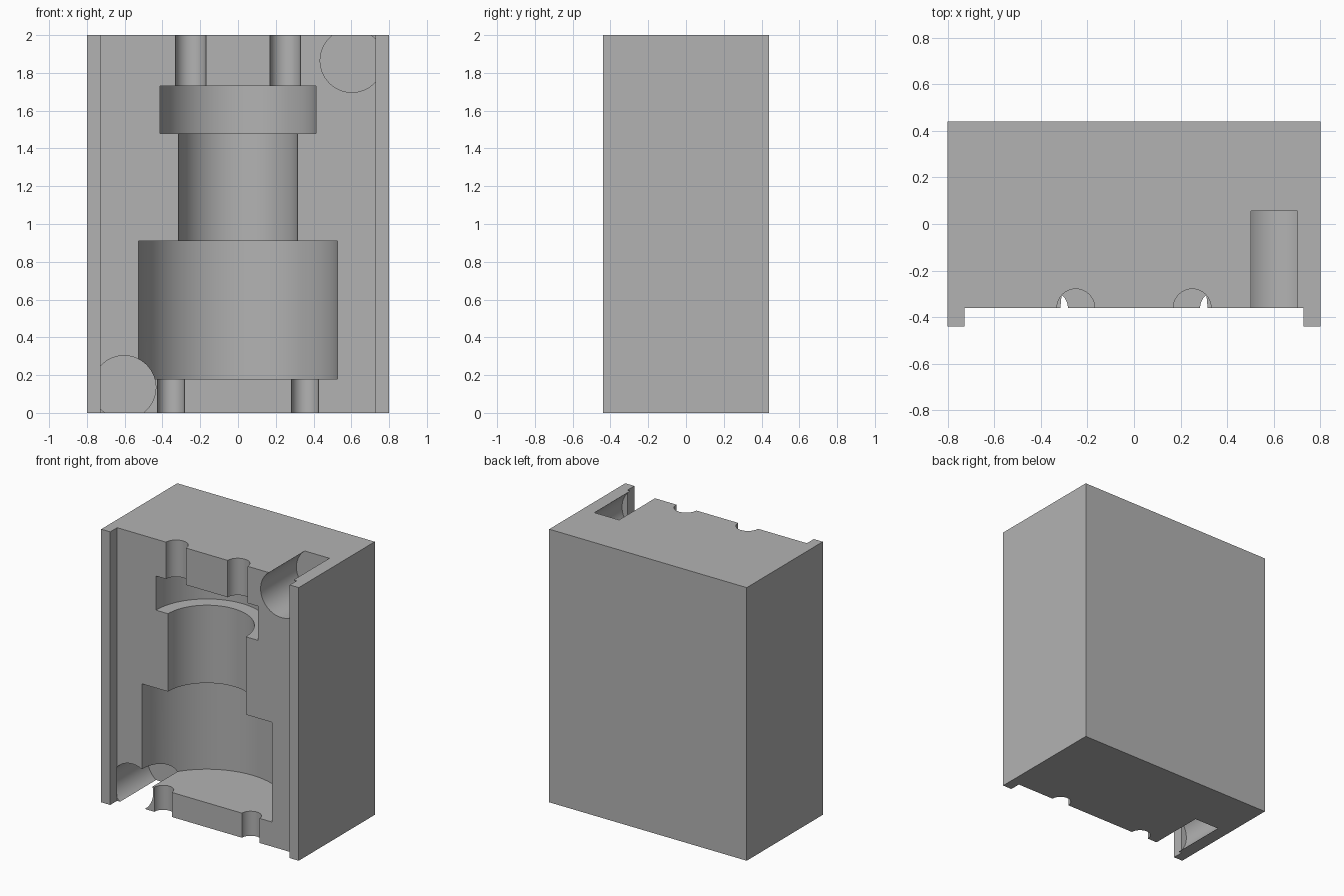
import bpy
import bmesh
import math
from mathutils import Matrix, Vector

cube = bpy.data.objects.get("Cube")
if cube:
    bpy.data.objects.remove(cube)

FLOOR_Y = -0.36   # parting face, also the axis plane of the cavity

grey = bpy.data.materials.new("plain grey")
grey.use_nodes = True
grey.diffuse_color = (0.45, 0.45, 0.45, 1)
grey.node_tree.nodes["Principled BSDF"].inputs["Base Color"].default_value = grey.diffuse_color


def finish(bm, name):
    bmesh.ops.recalc_face_normals(bm, faces=bm.faces)
    mesh = bpy.data.meshes.new(name)
    bm.to_mesh(mesh)
    bm.free()
    mesh.materials.append(grey)
    obj = bpy.data.objects.new(name, mesh)
    bpy.context.collection.objects.link(obj)
    return obj


def box(name, low, high):
    low, high = Vector(low), Vector(high)
    bm = bmesh.new()
    bmesh.ops.create_cube(bm, size=1)
    bmesh.ops.scale(bm, vec=high - low, verts=bm.verts)
    bmesh.ops.translate(bm, vec=(low + high) / 2, verts=bm.verts)
    return finish(bm, name)


def rod(name, start, end, radius):
    start, end = Vector(start), Vector(end)
    axis = end - start
    turn = axis.to_track_quat("Z", "Y").to_matrix().to_4x4()
    bm = bmesh.new()
    bmesh.ops.create_cone(bm, cap_ends=True, segments=64, radius1=radius, radius2=radius,
                          depth=axis.length,
                          matrix=Matrix.Translation((start + end) / 2) @ turn)
    return finish(bm, name)


def lathe(name, profile, segments=96):
    bm = bmesh.new()
    rings = []
    for radius, z in profile:
        angles = [math.tau * i / segments for i in range(segments)]
        rings.append([bm.verts.new((radius * math.cos(a), FLOOR_Y + radius * math.sin(a), z))
                      for a in angles])
    for lower, upper in zip(rings, rings[1:]):
        for i in range(segments):
            j = (i + 1) % segments
            bm.faces.new((lower[i], lower[j], upper[j], upper[i]))
    bm.faces.new(rings[0])
    bm.faces.new(rings[-1])
    return finish(bm, name)


# Solid block
block = box("mould_half", (-0.8, -0.44, 0), (0.8, 0.44, 2))

# Recessed parting face between the two side rails
cutters = [box("face_recess", (-0.727, -1.2, -0.2), (0.727, FLOOR_Y, 2.2))]

# Stepped round cavity
cutters.append(lathe("stepped_cavity", [
    (0.527, 0.18), (0.527, 0.91), (0.315, 0.91),
    (0.315, 1.48), (0.413, 1.48), (0.413, 1.73)]))

# Narrow channels out of both ends, and corner dowel holes
for side, label in ((-1, "right"), (1, "left")):
    cutters.append(rod(f"top_channel_{label}", (side * 0.25, FLOOR_Y, 1.6),
                       (side * 0.25, FLOOR_Y, 2.1), 0.081))
    cutters.append(rod(f"bottom_channel_{label}", (side * 0.355, FLOOR_Y, -0.1),
                       (side * 0.355, FLOOR_Y, 0.3), 0.071))
    z = 1 + side * 0.865
    cutters.append(rod(f"dowel_hole_{label}", (side * 0.603, FLOOR_Y - 0.001, z),
                       (side * 0.603, 0.055, z), 0.168))

# Cut everything out of the block
for cutter in cutters:
    cutter.hide_render = True
    cut = block.modifiers.new(cutter.name, "BOOLEAN")
    cut.operation = "DIFFERENCE"
    cut.solver = "EXACT"
    cut.object = cutter
bpy.context.view_layer.update()
result = bpy.data.meshes.new_from_object(block.evaluated_get(bpy.context.evaluated_depsgraph_get()))
block.modifiers.clear()
block.data = result
for cutter in cutters:
    bpy.data.objects.remove(cutter)

# Smooth round walls, crisp edges
bpy.ops.object.select_all(action="DESELECT")
block.select_set(True)
bpy.context.view_layer.objects.active = block
bpy.ops.object.shade_smooth_by_angle(angle=math.radians(30))
